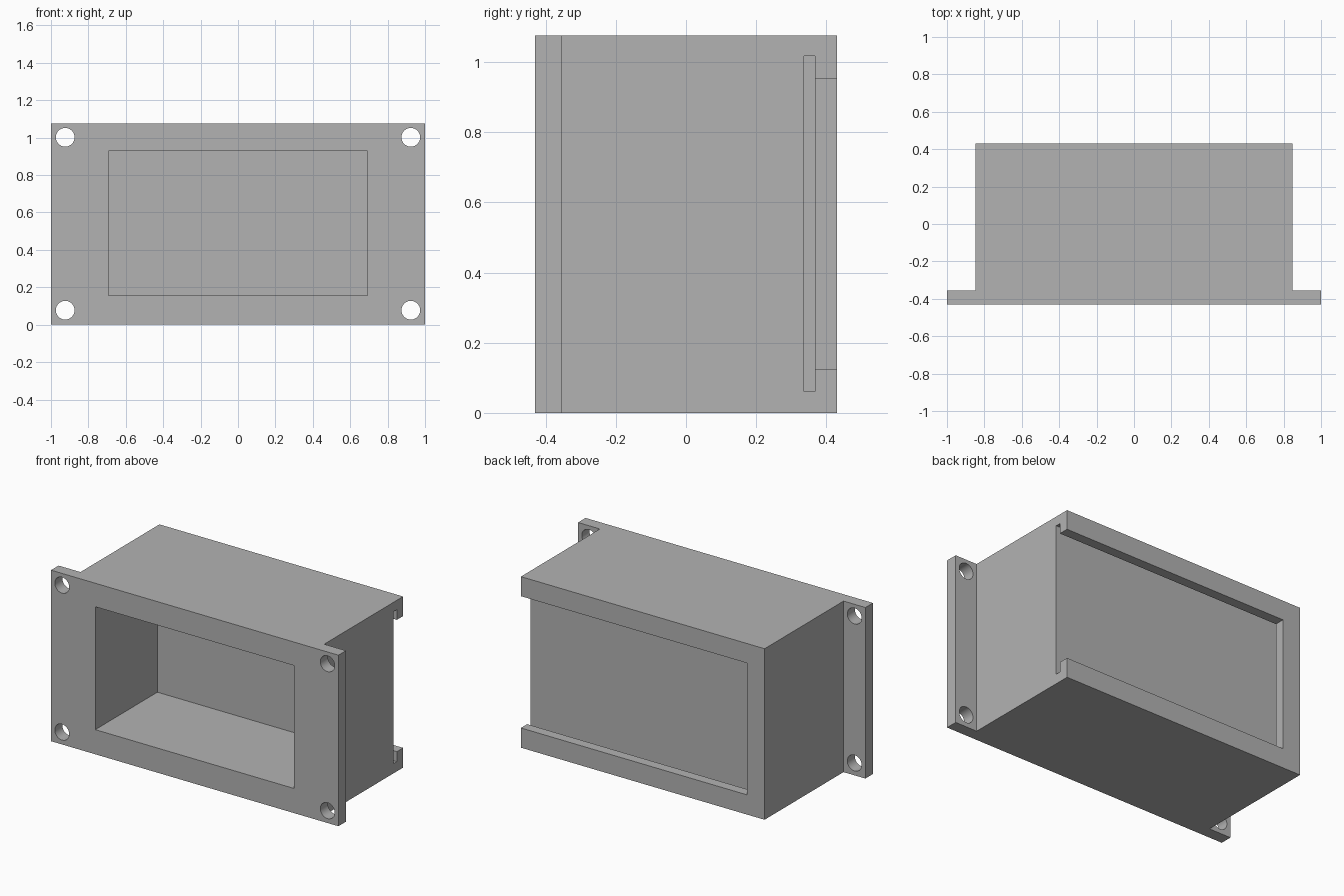
import bpy, bmesh, math
from itertools import product
from mathutils import Matrix, Vector

if "Cube" in bpy.data.objects:
    bpy.data.objects.remove(bpy.data.objects["Cube"], do_unlink=True)

HEIGHT, FRONT, BACK = 1.076, -0.43, 0.43
FLANGE_BACK, BODY_X = -0.355, 0.848
SILL, LINTEL = 0.155, 0.928
HOLE_RADIUS = 0.05

# Material blocks and the voids taken out of them, as low and high corners
flange = ((-1, FRONT, 0), (1, FLANGE_BACK, HEIGHT))
body = ((-BODY_X, FRONT, 0), (BODY_X, BACK, HEIGHT))
front_cavity = ((-0.692, FRONT, SILL), (0.692, 0.187, LINTEL))
lid_slot = ((-0.787, 0.336, 0.061), (BODY_X, 0.368, 1.017))
lid_opening = ((-0.724, 0.368, 0.124), (BODY_X, BACK, 0.953))
blocks = [flange, body]
voids = [front_cavity, lid_slot, lid_opening]


def inside(point, box):
    return all(lo < p < hi for p, lo, hi in zip(point, *box))


def solid(point):
    return any(inside(point, b) for b in blocks) and not any(inside(point, v) for v in voids)


def holds_screw(point):
    return abs(point[0]) > BODY_X and not SILL < point[2] < LINTEL


# Housing shell: walls wherever a solid cell meets empty space
bm = bmesh.new()
planes = [sorted({corner[axis] for box in blocks + voids for corner in box}) for axis in range(3)]
spans = [list(zip(p, p[1:])) for p in planes]
for cell in product(*spans):
    centre = [(lo + hi) / 2 for lo, hi in cell]
    if not solid(centre):
        continue
    for axis, side in product(range(3), (0, 1)):
        level = cell[axis][side]
        outside = list(centre)
        outside[axis] = level + (0.001 if side else -0.001)
        # Flange corners stay open here to receive the screw holes
        if solid(outside) or (axis == 1 and holds_screw(centre)):
            continue
        u, v = [a for a in range(3) if a != axis]
        verts = []
        for i, j in ((0, 0), (1, 0), (1, 1), (0, 1)):
            co = Vector()
            co[axis], co[u], co[v] = level, cell[u][i], cell[v][j]
            verts.append(bm.verts.new(co))
        bm.faces.new(verts)
bmesh.ops.remove_doubles(bm, verts=bm.verts[:], dist=0.0001)

# Screw holes: a tube in each flange corner, joined to the front and back faces
mid_x = (1 + BODY_X) / 2
corners = list(product((-mid_x, mid_x), (SILL / 2, (LINTEL + HEIGHT) / 2)))
for x, z in corners:
    place = Matrix.Translation((x, (FRONT + FLANGE_BACK) / 2, z)) @ Matrix.Rotation(math.pi / 2, 4, "X")
    bmesh.ops.create_cone(bm, cap_ends=False, segments=48, radius1=HOLE_RADIUS,
                          radius2=HOLE_RADIUS, depth=FLANGE_BACK - FRONT, matrix=place)
for (x, z), y in product(corners, (FRONT, FLANGE_BACK)):
    rim = [e for e in bm.edges if e.is_boundary
           and all((v.co - Vector((x, y, z))).length < 0.15 and abs(v.co.y - y) < 0.001
                   for v in e.verts)]
    bmesh.ops.triangle_fill(bm, edges=rim, use_beauty=True, normal=(0, -1 if y == FRONT else 1, 0))
bmesh.ops.recalc_face_normals(bm, faces=bm.faces[:])

mesh = bpy.data.meshes.new("housing")
bm.to_mesh(mesh)
bm.free()
housing = bpy.data.objects.new("housing", mesh)
bpy.context.collection.objects.link(housing)

# One plain grey throughout
grey = bpy.data.materials.new("plain grey")
grey.use_nodes = True
colour = (0.45, 0.45, 0.45, 1)
grey.diffuse_color = colour
grey.node_tree.nodes["Principled BSDF"].inputs["Base Color"].default_value = colour
mesh.materials.append(grey)

# Smooth hole walls, sharp housing edges
bpy.context.view_layer.objects.active = housing
housing.select_set(True)
bpy.ops.object.shade_smooth_by_angle(angle=math.radians(30))
